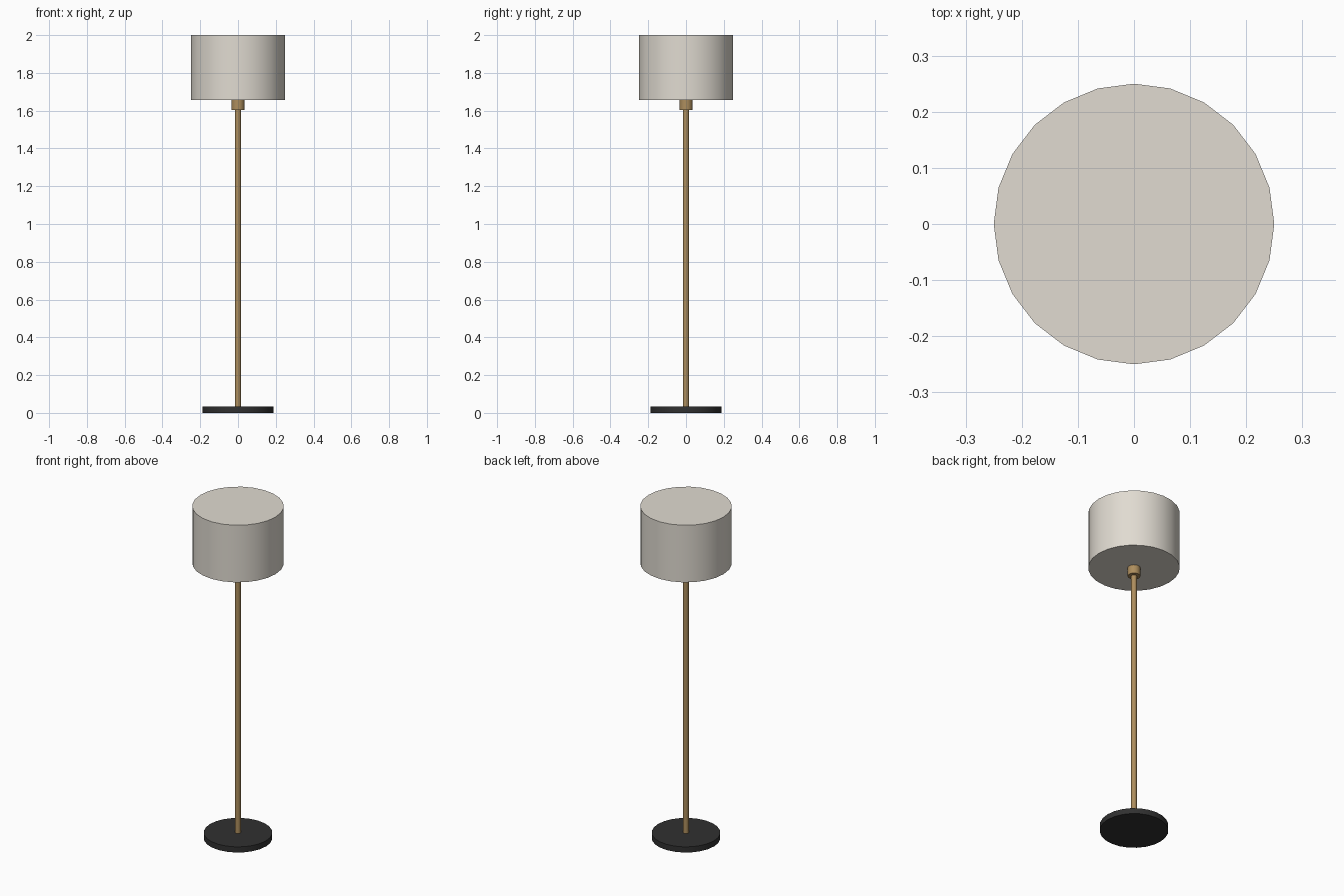
import bpy
import math

if "Cube" in bpy.data.objects:
    bpy.data.objects.remove(bpy.data.objects["Cube"])


def material(name, color):
    m = bpy.data.materials.new(name)
    m.diffuse_color = (*color, 1)
    m.use_nodes = True
    m.node_tree.nodes["Principled BSDF"].inputs["Base Color"].default_value = m.diffuse_color
    return m


def cylinder(name, radius, z0, z1, mat, sides=24):
    bpy.ops.mesh.primitive_cylinder_add(vertices=sides, radius=radius, depth=z1 - z0,
                                        location=(0, 0, (z0 + z1) / 2))
    ob = bpy.context.object
    ob.name = name
    ob.data.materials.append(mat)
    bpy.ops.object.shade_smooth_by_angle(angle=math.radians(30))
    return ob


black = material("black_metal", (0.03, 0.03, 0.03))
brass = material("brass", (0.42, 0.27, 0.11))
fabric = material("shade_fabric", (0.75, 0.71, 0.64))

# Weighted disc, slim pole, lamp socket and drum shade
cylinder("base", 0.1875, 0.0, 0.034, black)
cylinder("pole", 0.0155, 0.034, 1.604, brass, 16)
cylinder("socket", 0.035, 1.604, 1.656, brass, 16)
cylinder("lampshade", 0.25, 1.656, 2.0, fabric)
